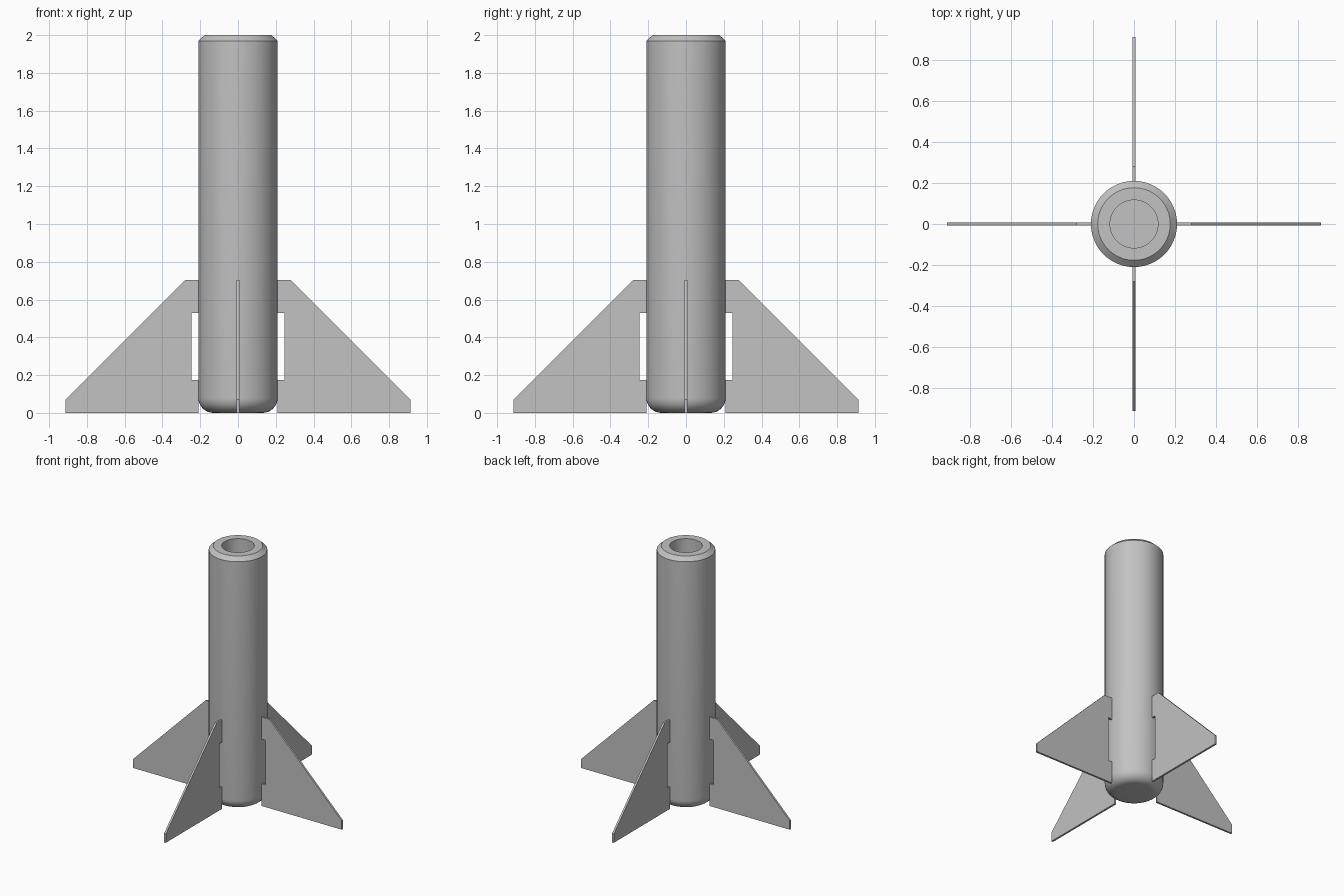
import bpy, bmesh, math

cube = bpy.data.objects.get("Cube")
if cube:
    bpy.data.objects.remove(cube, do_unlink=True)

grey = bpy.data.materials.new("plain grey")
grey.use_nodes = True
colour = (0.54, 0.54, 0.54, 1)
grey.diffuse_color = colour
grey.node_tree.nodes["Principled BSDF"].inputs["Base Color"].default_value = colour


def make_object(name, bm):
    bmesh.ops.recalc_face_normals(bm, faces=bm.faces)
    mesh = bpy.data.meshes.new(name)
    bm.to_mesh(mesh)
    bm.free()
    mesh.materials.append(grey)
    obj = bpy.data.objects.new(name, mesh)
    bpy.context.collection.objects.link(obj)
    return obj


def lathe(name, profile, sides=64):
    """Revolve an (r, z) profile around z and cap both of its ends."""
    bm = bmesh.new()
    rings = []
    for r, z in profile:
        angles = [math.tau * i / sides for i in range(sides)]
        rings.append([bm.verts.new((r * math.cos(a), r * math.sin(a), z)) for a in angles])
    for low, high in zip(rings, rings[1:]):
        for i in range(sides):
            j = (i + 1) % sides
            bm.faces.new((low[i], low[j], high[j], high[i]))
    bm.faces.new(rings[0])
    bm.faces.new(rings[-1])
    return make_object(name, bm)


# Tube: rounded base, chamfered rim and a deep blind bore
radius, fillet, steps = 0.21, 0.08, 8
profile = []
for i in range(steps + 1):
    a = math.pi / 2 * i / steps
    profile.append((radius - fillet + fillet * math.sin(a), fillet - fillet * math.cos(a)))
profile += [(radius, 1.97), (0.177, 2.0), (0.117, 2.0), (0.117, 0.2)]
body = lathe("body_tube", profile)

bpy.ops.object.select_all(action='DESELECT')
body.select_set(True)
bpy.context.view_layer.objects.active = body
bpy.ops.object.shade_smooth_by_angle(angle=math.radians(30))

# Fins: clipped triangles with a notch beside the tube
outline = [(0.21, 0), (0.913, 0), (0.913, 0.07), (0.28, 0.703), (0.21, 0.703),
           (0.21, 0.528), (0.245, 0.528), (0.245, 0.175), (0.21, 0.175)]
thickness = 0.015


def make_fin(name, turn):
    bm = bmesh.new()
    face = bm.faces.new([bm.verts.new((x, -thickness / 2, z)) for x, z in outline])
    extruded = bmesh.ops.extrude_face_region(bm, geom=[face])
    moved = [v for v in extruded["geom"] if isinstance(v, bmesh.types.BMVert)]
    bmesh.ops.translate(bm, verts=moved, vec=(0, thickness, 0))
    # Extruding keeps the starting face, so the plate is closed
    if not face.is_valid:
        bmesh.ops.holes_fill(bm, edges=bm.edges, sides=len(outline))
    fin = make_object(name, bm)
    fin.rotation_euler.z = math.radians(turn)


for i, side in enumerate(("left", "back", "right", "front")):
    make_fin(side + "_fin", 90 * i)
